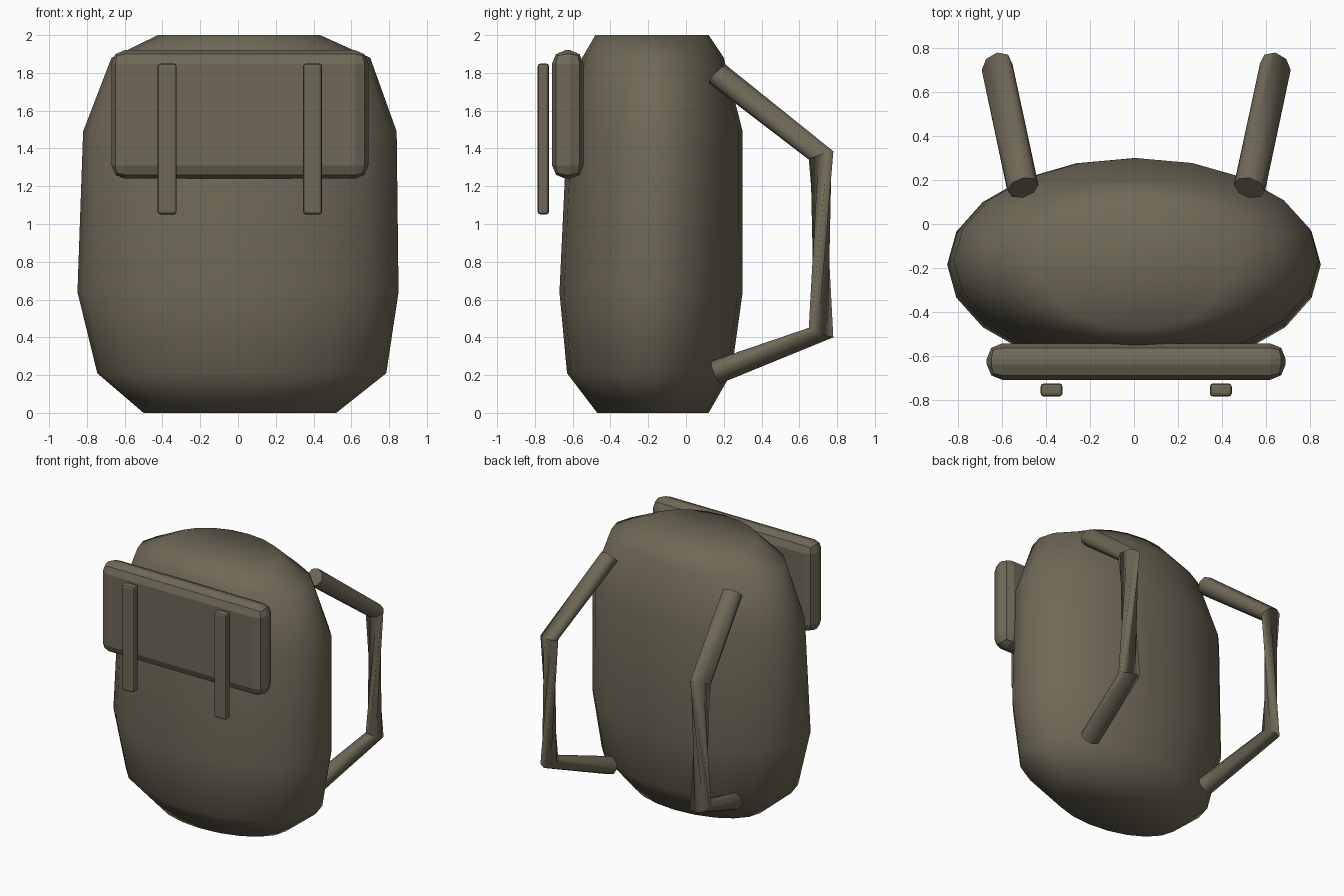
import bpy, bmesh
from math import sin, cos, tau, radians
from mathutils import Vector

cube = bpy.data.objects.get("Cube")
if cube:
    bpy.data.objects.remove(cube, do_unlink=True)

canvas = bpy.data.materials.new("olive_canvas")
canvas.use_nodes = True
color = (0.16, 0.14, 0.095, 1)
canvas.diffuse_color = color
bsdf = next(n for n in canvas.node_tree.nodes if n.type == 'BSDF_PRINCIPLED')
bsdf.inputs["Base Color"].default_value = color
bsdf.inputs["Roughness"].default_value = 0.8


def finish(name, bm, smooth_angle=None):
    """Turn a bmesh into a named object with the canvas material."""
    bmesh.ops.recalc_face_normals(bm, faces=bm.faces)
    mesh = bpy.data.meshes.new(name)
    bm.to_mesh(mesh)
    bm.free()
    mesh.materials.append(canvas)
    if smooth_angle:
        mesh.shade_smooth()
        mesh.set_sharp_from_angle(angle=radians(smooth_angle))
    obj = bpy.data.objects.new(name, mesh)
    bpy.context.collection.objects.link(obj)
    return obj


def loft(name, rings, sides, smooth_angle):
    """Skin elliptical rings given as (centre, axis_u, axis_v, index shift)."""
    bm = bmesh.new()
    loops = []
    for centre, u, v, shift in rings:
        angles = [tau * (i + shift) / sides for i in range(sides)]
        loops.append([bm.verts.new(centre + u * sin(a) + v * cos(a)) for a in angles])
    for low, high in zip(loops, loops[1:]):
        for i in range(sides):
            j = (i + 1) % sides
            bm.faces.new((low[i], low[j], high[j], high[i]))
    bm.faces.new(loops[0])
    bm.faces.new(loops[-1])
    return finish(name, bm, smooth_angle)


def padded_box(name, centre, size, bevel, segments):
    """Box with bevelled edges."""
    bm = bmesh.new()
    bmesh.ops.create_cube(bm, size=1)
    bmesh.ops.scale(bm, vec=size, verts=bm.verts)
    bmesh.ops.translate(bm, vec=centre, verts=bm.verts)
    bmesh.ops.bevel(bm, geom=bm.edges[:], offset=bevel, segments=segments,
                    profile=0.5, affect='EDGES', clamp_overlap=True)
    return finish(name, bm)


# Rounded bag: height, centre x, half width, front y, back y
profile = [
    (0.00, 0.01, 0.51, -0.47, 0.12),
    (0.21, 0.02, 0.765, -0.63, 0.24),
    (0.64, 0.00, 0.85, -0.67, 0.30),
    (1.49, 0.01, 0.83, -0.63, 0.30),
    (1.88, 0.015, 0.685, -0.55, 0.20),
    (2.00, 0.005, 0.43, -0.48, 0.12),
]
loft("bag_body",
     [(Vector((x, (front + back) / 2, z)), Vector((half, 0, 0)),
       Vector((0, (back - front) / 2, 0)), 0)
      for z, x, half, front, back in profile], 20, 180)

# Front bedroll pad
padded_box("front_pad", (0.01, -0.626, 1.58), (1.36, 0.166, 0.68), 0.07, 2)

# Flat front straps and rear shoulder straps, one of each per side
for side, label in ((1, "left"), (-1, "right")):
    padded_box(label + "_front_strap", (0.01 + side * 0.385, -0.755, 1.45),
               (0.1, 0.06, 0.8), 0.015, 2)

    # Ring centre (x, y, z), outward axis (y, z), twist
    path = [
        ((0.515, 0.165, 1.795), (0.045, 0.048), 0),
        ((0.633, 0.715, 1.363), (0.065, 0.022), 0),
        ((0.633, 0.715, 0.425), (0.065, -0.025), 3),
        ((0.515, 0.158, 0.215), (0.022, -0.060), 3),
    ]
    across = Vector((side * 0.07, -0.014, 0))
    loft(label + "_shoulder_strap",
         [(Vector((0.01 + side * x, y, z)), across, Vector((0, vy, vz)), twist)
          for (x, y, z), (vy, vz), twist in path], 8, 65)
